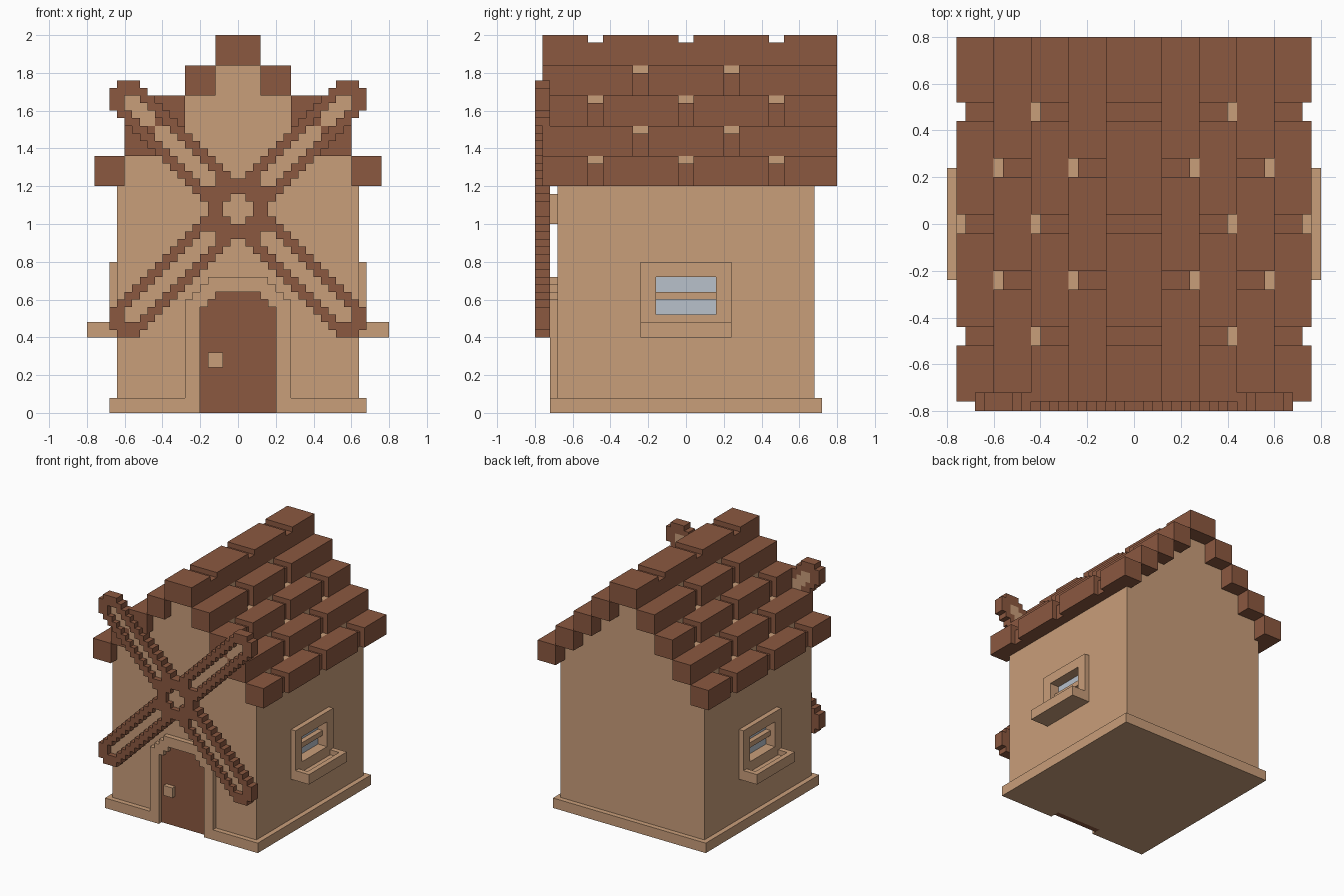
import bpy, bmesh

if "Cube" in bpy.data.objects:
    bpy.data.objects.remove(bpy.data.objects["Cube"])


def material(name, rgb):
    m = bpy.data.materials.new(name)
    m.diffuse_color = (*rgb, 1)
    m.use_nodes = True
    m.node_tree.nodes["Principled BSDF"].inputs["Base Color"].default_value = m.diffuse_color
    return m


BROWN = material("brown wood", (0.258, 0.098, 0.051))
TAN = material("tan plaster", (0.584, 0.342, 0.195))
GLASS = material("pale glass", (0.479, 0.533, 0.597))


def finish(name, bm, mat):
    bmesh.ops.recalc_face_normals(bm, faces=bm.faces)
    me = bpy.data.meshes.new(name)
    bm.to_mesh(me)
    bm.free()
    me.materials.append(mat)
    ob = bpy.data.objects.new(name, me)
    bpy.context.collection.objects.link(ob)
    return ob


def boxes(name, mat, parts):
    """One object from boxes (x0, x1, y0, y1, z0, z1)."""
    bm = bmesh.new()
    for x0, x1, y0, y1, z0, z1 in parts:
        for v in bmesh.ops.create_cube(bm, size=1)["verts"]:
            v.co = (x1 if v.co.x > 0 else x0,
                    y1 if v.co.y > 0 else y0,
                    z1 if v.co.z > 0 else z0)
    return finish(name, bm, mat)


def both(parts):
    """Add the x-mirrored copy of every box."""
    return parts + [(-p[1], -p[0]) + p[2:] for p in parts]


def thicken(bm, y0, y1):
    """Extrude faces lying at y0 back to y1."""
    r = bmesh.ops.extrude_face_region(bm, geom=bm.faces[:], use_keep_orig=True)
    for e in r["geom"]:
        if isinstance(e, bmesh.types.BMVert):
            e.co.y = y1


def extruded(name, mat, outline, y0, y1):
    bm = bmesh.new()
    bm.faces.new([bm.verts.new((x, y0, z)) for x, z in outline])
    thicken(bm, y0, y1)
    return finish(name, bm, mat)


def mirrored(half):
    """Right half outline, bottom to top, closed on the left."""
    return half + [(-x, z) for x, z in reversed(half)]


# House body with stepped gables
half = [(0.64, 0.04), (0.64, 1.21), (0.60, 1.21), (0.60, 1.36), (0.44, 1.36),
        (0.44, 1.52), (0.28, 1.52), (0.28, 1.68), (0.12, 1.68), (0.12, 1.84)]
body = extruded("house_body", TAN, mirrored(half), -0.68, 0.68)

# Window openings
cutter = boxes("window_cutter", TAN, [(-0.7, 0.7, -0.16, 0.16, 0.52, 0.72)])
cutter.hide_render = True
cutter.hide_viewport = True
cut = body.modifiers.new("windows", "BOOLEAN")
cut.object = cutter
cut.operation = "DIFFERENCE"
cut.solver = "EXACT"

# Base, open at the doorway
boxes("base_plinth", TAN, [(-0.68, 0.68, -0.64, 0.72, 0, 0.08)]
      + both([(0.28, 0.68, -0.72, -0.64, 0, 0.08)]))

# Door, surround and knob
inner = [(0.20, 0), (0.20, 0.56), (0.16, 0.56), (0.16, 0.60), (0.12, 0.60), (0.12, 0.64)]
outer = [(0.28, 0), (0.28, 0.60), (0.24, 0.60), (0.24, 0.64), (0.20, 0.64),
         (0.20, 0.68), (0.16, 0.68), (0.16, 0.72)]
extruded("door", BROWN, mirrored(inner), -0.684, -0.64)
extruded("door_surround", TAN, mirrored(outer) + mirrored(inner)[::-1], -0.72, -0.64)
boxes("door_knob", TAN, [(-0.16, -0.08, -0.72, -0.68, 0.24, 0.32)])

# Side windows: frames, bars, panes and hollow sill boxes
boxes("window_frames", TAN, both([
    (0.63, 0.68, -0.24, -0.16, 0.48, 0.80), (0.63, 0.68, 0.16, 0.24, 0.48, 0.80),
    (0.63, 0.68, -0.16, 0.16, 0.72, 0.80), (0.63, 0.68, -0.16, 0.16, 0.48, 0.52)]))
boxes("window_bars", TAN, both([(0.60, 0.64, -0.16, 0.16, 0.60, 0.64)]))
boxes("window_panes", GLASS, both([(0.56, 0.60, -0.16, 0.16, 0.52, 0.72)]))
boxes("window_sills", TAN, both([
    (0.63, 0.80, -0.24, 0.24, 0.40, 0.44), (0.76, 0.80, -0.24, 0.24, 0.44, 0.48),
    (0.63, 0.76, -0.24, -0.20, 0.44, 0.48), (0.63, 0.76, 0.20, 0.24, 0.44, 0.48),
    (0.63, 0.68, -0.20, 0.20, 0.44, 0.48)]))

# Roof courses: staggered blocks with sunken joints
wide = [-0.48, 0.0, 0.48]
narrow = [-0.24, 0.24]


def course(x0, x1, z0, joints, inset):
    parts, y = [], -0.76
    for j in joints:
        parts.append((x0, x1, y, j - 0.04, z0, z0 + 0.16))
        parts.append((x0, x1 - inset, j - 0.04, j + 0.04, z0, z0 + 0.12))
        y = j + 0.04
    parts.append((x0, x1, y, 0.80, z0, z0 + 0.16))
    return parts


for k in range(4):
    x = 0.60 - 0.16 * k
    boxes(f"roof_course_{k + 1}", BROWN,
          both(course(x, x + 0.16, 1.20 + 0.16 * k, narrow if k % 2 else wide, 0.04)))
boxes("roof_ridge", BROWN, course(-0.12, 0.12, 1.84, wide, 0))


# Windmill sails on a small square grid, split by rule into frame and cloth
def is_cloth(i, j):
    return abs(i - j) <= 1 and 3 <= min(i, j) and max(i, j) <= 14


def is_hub(i, j):
    return i + j <= 1


def is_frame(i, j):
    return (abs(i - j) <= 3 and i + j < 32
            and not is_cloth(i, j) and not is_hub(i, j))


def cells(name, mat, rule, y0, y1):
    c, bm = 0.04, bmesh.new()
    for i in range(-17, 17):
        for j in range(-17, 17):
            if rule(max(i, -i - 1), max(j, -j - 1)):
                x, z = i * c, 1.08 + j * c
                bm.faces.new([bm.verts.new(p) for p in (
                    (x, y0, z), (x + c, y0, z), (x + c, y0, z + c), (x, y0, z + c))])
    bmesh.ops.remove_doubles(bm, verts=bm.verts, dist=0.001)
    thicken(bm, y0, y1)
    return finish(name, bm, mat)


cells("sail_frame", BROWN, is_frame, -0.80, -0.72)
cells("sail_cloth", TAN, is_cloth, -0.76, -0.72)
cells("sail_hub", TAN, is_hub, -0.76, -0.72)
boxes("sail_axle", TAN, [(-0.08, 0.08, -0.72, -0.67, 1.0, 1.16)])
